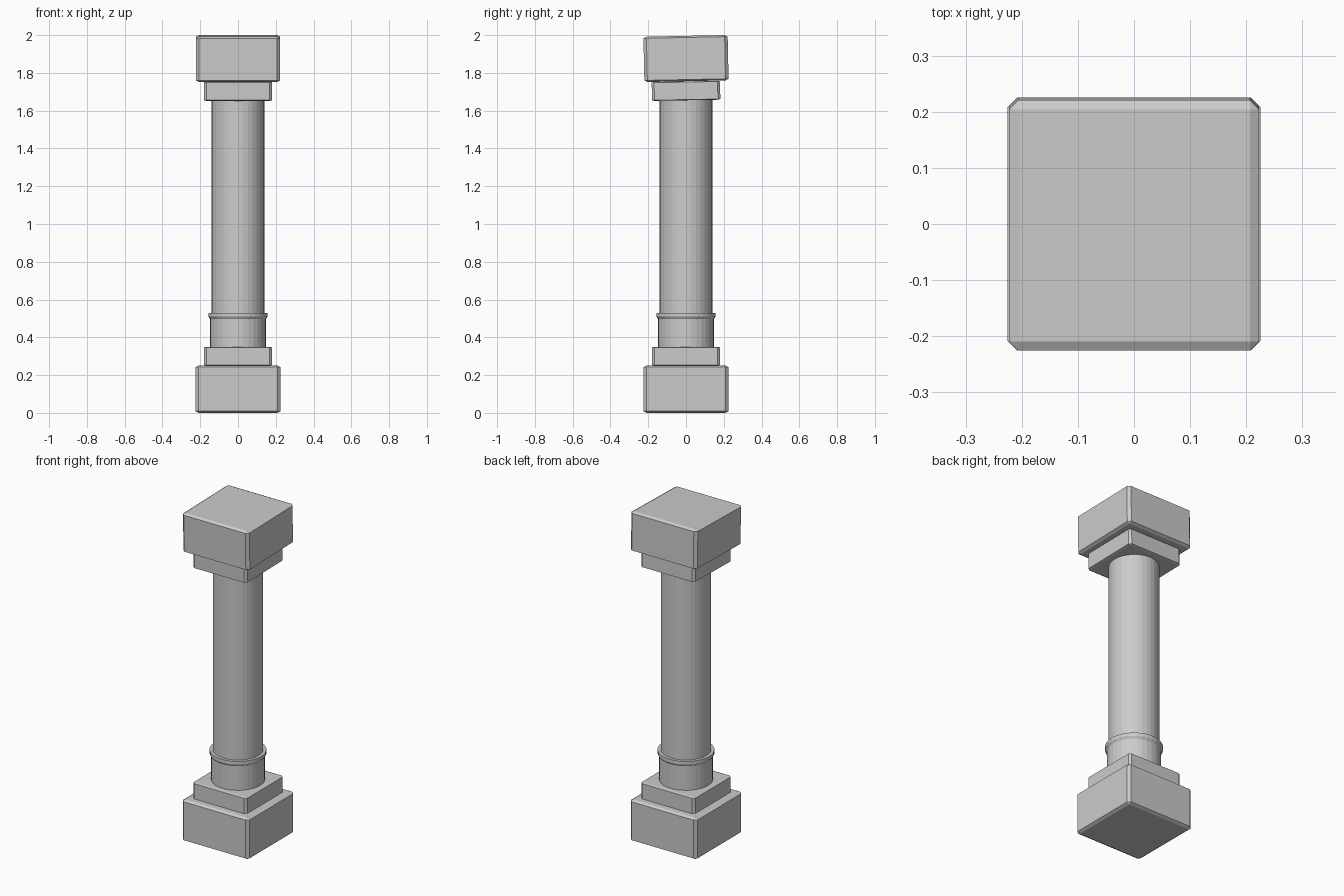
import bpy, bmesh
from math import cos, sin, pi, radians
from mathutils import Matrix

cube = bpy.data.objects.get("Cube")
if cube:
    bpy.data.objects.remove(cube, do_unlink=True)

# Single stone colour
stone = bpy.data.materials.new("grey stone")
stone.use_nodes = True
COLOUR = (0.6, 0.6, 0.6, 1)
stone.diffuse_color = COLOUR
stone.node_tree.nodes["Principled BSDF"].inputs["Base Color"].default_value = COLOUR


def add_object(name, bm):
    bmesh.ops.recalc_face_normals(bm, faces=bm.faces)
    mesh = bpy.data.meshes.new(name)
    bm.to_mesh(mesh)
    bm.free()
    mesh.materials.append(stone)
    obj = bpy.data.objects.new(name, mesh)
    bpy.context.collection.objects.link(obj)
    return obj


def block(name, width, height, z, tilt=0):
    """Chamfered square block, flattened to its height and tilted about x."""
    bm = bmesh.new()
    bmesh.ops.create_cube(bm, size=width)
    bmesh.ops.bevel(bm, geom=bm.edges[:], offset=width * 0.036,
                    segments=1, affect='EDGES')
    bm.transform(Matrix.Diagonal((1, 1, height / width, 1)))
    obj = add_object(name, bm)
    obj.location.z = z
    obj.rotation_euler.x = radians(tilt)
    return obj


def turned(name, profile, sides=32):
    """Faceted solid of revolution from (radius, height) points."""
    bm = bmesh.new()
    rings = [[bm.verts.new((r * cos(2 * pi * i / sides),
                            r * sin(2 * pi * i / sides), z))
              for i in range(sides)] for r, z in profile]
    for low, high in zip(rings, rings[1:]):
        for i in range(sides):
            j = (i + 1) % sides
            bm.faces.new((low[i], low[j], high[j], high[i]))
    bm.faces.new(rings[0])
    bm.faces.new(rings[-1])
    return add_object(name, bm)


# Square base
block("base_block", 0.45, 0.245, 0.1275)
block("base_slab", 0.362, 0.10, 0.30)

# Round sleeve with flared collar, and the shaft
turned("sleeve", [(0.148, 0.34), (0.148, 0.497), (0.157, 0.51), (0.157, 0.53)])
turned("shaft", [(0.139, 0.34), (0.139, 1.68)])

# Slightly tilted capital
block("capital_slab", 0.362, 0.10, 1.705, tilt=1)
block("capital_block", 0.446, 0.24, 1.876, tilt=1.2)

# Seat the lowest block on the ground
bpy.data.objects["base_block"].location.z = 0.1225 + 0.003
bpy.data.objects["base_block"].scale.z = 0.251 / 0.245
